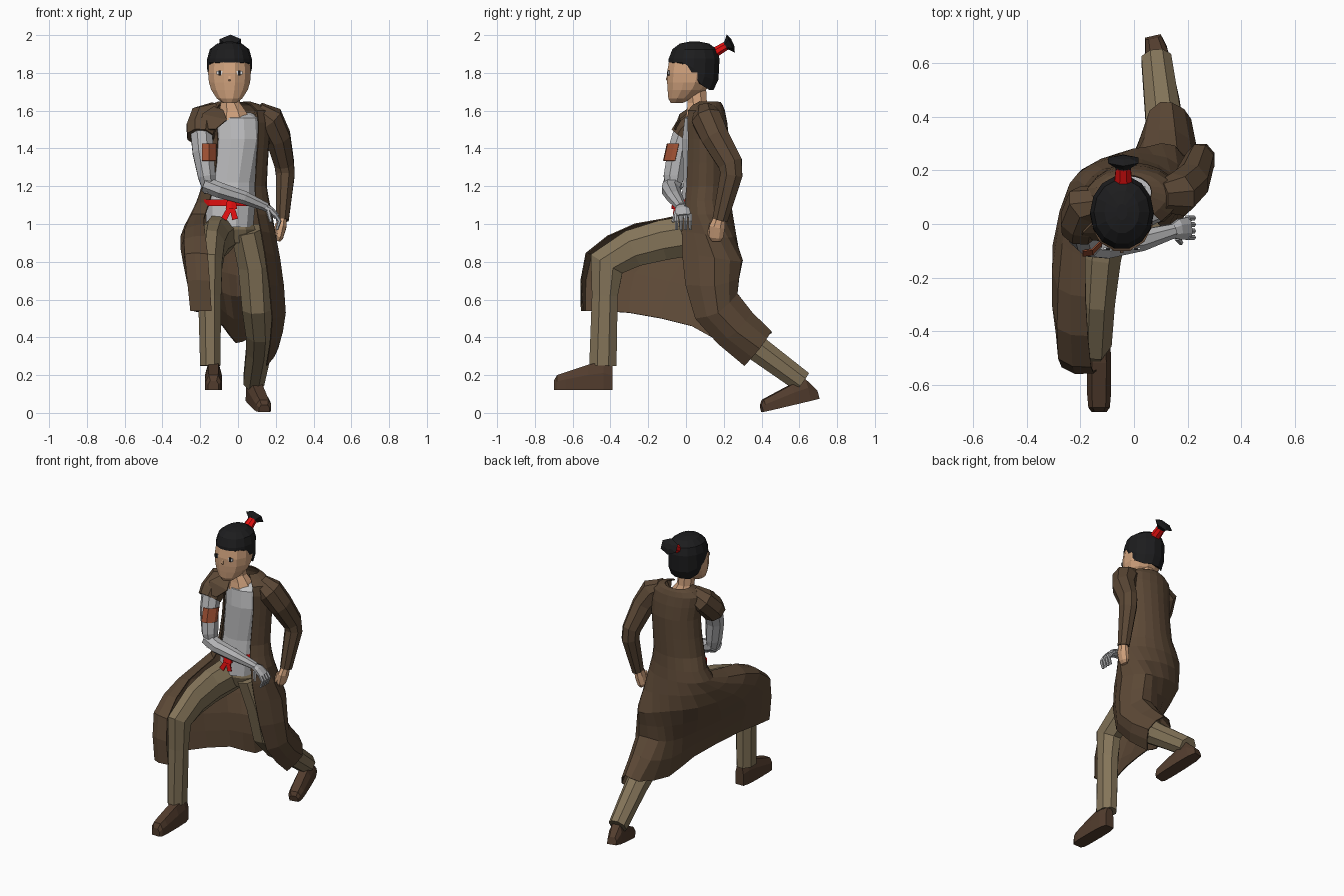
import bpy, bmesh, math
from mathutils import Vector, Matrix


def material(name, r, g, b):
    m = bpy.data.materials.new(name)
    m.diffuse_color = (r, g, b, 1)
    return m


COAT = material("coat brown", .105, .064, .036)
PANTS = material("trouser khaki", .23, .175, .10)
SHIRT = material("shirt grey", .52, .52, .53)
METAL = material("metal grey", .45, .45, .46)
SHOE = material("shoe brown", .085, .046, .027)
SKIN = material("skin", .65, .37, .21)
HAIR = material("hair black", .012, .012, .013)
RED = material("red cloth", .78, .005, .005)
RUST = material("rust patch", .36, .085, .035)
WHITE = material("eye white", .75, .75, .75)


def finish(name, bm, mat):
    bmesh.ops.recalc_face_normals(bm, faces=bm.faces)
    me = bpy.data.meshes.new(name)
    bm.to_mesh(me)
    bm.free()
    me.materials.append(mat)
    ob = bpy.data.objects.new(name, me)
    bpy.context.collection.objects.link(ob)
    return ob


def loft(name, rows, mat, closed=True, caps=True, thick=0):
    """Skin between rows of points."""
    bm = bmesh.new()
    vs = [[bm.verts.new(p) for p in row] for row in rows]
    n = len(rows[0])
    for a, b in zip(vs, vs[1:]):
        for i in range(n if closed else n - 1):
            j = (i + 1) % n
            bm.faces.new((a[i], a[j], b[j], b[i]))
    if closed and caps:
        bm.faces.new(vs[0])
        bm.faces.new(vs[-1])
    ob = finish(name, bm, mat)
    if thick:
        mod = ob.modifiers.new("thickness", 'SOLIDIFY')
        mod.thickness = thick
        mod.offset = 0
    return ob


def tube(name, pts, mat, sides=8, ref=(1, 0, 0), flat=False):
    """Tube through (x, y, z, rx, ry); rings square to the path, or level if flat."""
    ps = [Vector(p[:3]) for p in pts]
    rows = []
    for i, p in enumerate(pts):
        t = (ps[min(i + 1, len(ps) - 1)] - ps[max(i - 1, 0)]).normalized()
        if flat:
            t = Vector((0, 0, 1))
        s = Vector(ref)
        s = (s - t * s.dot(t)).normalized()
        u = t.cross(s)
        ang = [2 * math.pi * (k + .5) / sides for k in range(sides)]
        rows.append([ps[i] + s * p[3] * math.cos(a) + u * p[4] * math.sin(a) for a in ang])
    return loft(name, rows, mat)


def refine(line):
    """Insert a smooth midpoint between each two points."""
    e = [2 * line[0] - line[1]] + line + [2 * line[-1] - line[-2]]
    out = []
    for i in range(1, len(e) - 2):
        out += [e[i], (9 * (e[i] + e[i + 1]) - e[i - 1] - e[i + 2]) / 16]
    return out + [line[-1]]


def box(name, c, size, mat):
    bm = bmesh.new()
    bmesh.ops.create_cube(bm, size=1, matrix=Matrix.Translation(c) @ Matrix.Diagonal((*size, 1)))
    return finish(name, bm, mat)


# Head, neck and face
HX = -.045
tube("neck", [(-.025, .065, 1.55, .10, .075), (-.03, .065, 1.6, .075, .065), (-.04, .06, 1.64, .055, .055),
              (HX, .05, 1.73, .052, .06)], SKIN, flat=True)
tube("head", [(HX, -.05, 1.64, .035, .032), (HX, -.028, 1.665, .07, .068), (HX, .004, 1.71, .10, .105),
              (HX, .018, 1.75, .113, .122), (HX, .025, 1.8, .117, .13), (HX, .03, 1.86, .112, .124),
              (HX, .04, 1.91, .08, .09)], SKIN, 12, flat=True)
tube("nose", [(HX, -.092, 1.795, .004, .006), (HX, -.099, 1.765, .009, .012), (HX, -.095, 1.757, .006, .008)],
     SKIN, 4, flat=True)
for s in (-1, 1):
    box("eye_white", (HX + s * .052, -.091, 1.80), (.034, .008, .018), WHITE)
    box("pupil", (HX + s * .052, -.093, 1.80), (.015, .009, .026), HAIR)

# Hair cap: high at the forehead, low at the nape
rows = []
for drop, z, rx, ry, cy in ((.14, 1.85, .113, .119, .03), (.09, 1.855, .119, .135, .04),
                            (0, 1.875, .118, .138, .043), (0, 1.925, .104, .12, .045),
                            (0, 1.955, .065, .08, .045), (0, 1.965, .02, .03, .045)):
    row = []
    for k in range(14):
        a = 2 * math.pi * k / 14
        f = min(1, max(0, (math.sin(a) + .3) / .9))
        row.append((HX + rx * math.cos(a), cy + ry * math.sin(a), z - drop * f))
    rows.append(row)
loft("hair", rows, HAIR)
tube("hair_tie", [(-.04, .13, 1.895, .038, .03), (-.04, .21, 1.942, .03, .025)], RED)
tube("ponytail", [(-.04, .195, 1.934, .025, .02), (-.04, .215, 1.945, .035, .025),
                  (-.04, .237, 1.955, .066, .052), (-.04, .248, 1.96, .03, .02)], HAIR, 6)

# Shirt and sash
tube("shirt", [(-.045, .085, .985, .13, .128), (-.04, .085, 1.1, .135, .118), (-.03, .09, 1.22, .125, .108),
               (0, .085, 1.45, .137, .108), (-.005, .085, 1.56, .135, .095), (-.02, .095, 1.59, .09, .06)],
     SHIRT, 12, flat=True)
tube("sash", [(-.05, .085, 1.095, .142, .135), (-.05, .085, 1.13, .142, .135)], RED, 12, flat=True)
tube("sash_knot", [(-.035, -.055, 1.135, .025, .015), (-.035, -.06, 1.08, .035, .018)], RED, 6, flat=True)
for dx in (-.045, .015):
    tube("sash_tail", [(-.035, -.06, 1.1, .018, .006), (-.03 + dx, -.068, 1.025, .022, .005)], RED, 4)

# Trousers
tube("pelvis", [(-.045, .085, 1.02, .125, .11), (-.04, .09, .97, .14, .125), (-.01, .1, .9, .09, .10)],
     PANTS, 10, flat=True)
tube("front_trouser_leg", [(-.09, .09, .95, .10, .115), (-.125, -.12, .915, .083, .115),
                           (-.138, -.28, .872, .073, .108), (-.147, -.42, .79, .069, .105),
                           (-.15, -.43, .62, .066, .074), (-.147, -.44, .25, .058, .078)], PANTS)
tube("back_trouser_leg", [(.05, .09, .97, .095, .125), (.09, .13, .78, .097, .125), (.105, .16, .56, .09, .105),
                          (.115, .26, .43, .08, .085), (.11, .385, .335, .072, .073),
                          (.083, .615, .165, .06, .063)], PANTS)


# Shoes: hexagonal sections from heel to toe
def shoe(name, loc, pitch, yaw, zs):
    m = (Matrix.Translation(loc) @ Matrix.Rotation(math.radians(yaw), 4, 'Z')
         @ Matrix.Rotation(math.radians(pitch), 4, 'X'))
    rows = []
    for d, w, h in ((0, .03, .06 if pitch else .13), (.05, .042, .152), (.13, .045, .135), (.25, .044, .095),
                    (.295, .04, .08), (.312, .028, .05)):
        h *= zs
        rows.append([m @ Vector((x * w, -d, z * h)) for x, z in
                     ((-1, 0), (1, 0), (1, .6), (.6, 1), (-.6, 1), (-1, .6))])
    loft(name, rows, SHOE)


shoe("front_shoe", (-.13, -.388, .12), 0, 0, 1)
shoe("back_shoe", (.07, .70, .075), 13, 13, .78)


# Long coat: open arcs for the body, draped rows for the skirt, then refined both ways
def arc(cx, cy, z, rx, ry):
    angs = [math.radians(-50 + 35 * k) for k in range(9)]
    return [(cx - rx * math.cos(a), cy + ry * math.sin(a), z) for a in angs]


body = [arc(-.02, .118, 1.645, .085, .062), arc(-.01, .095, 1.6, .17, .108), arc(0, .105, 1.45, .165, .12),
        arc(-.02, .1, 1.2, .17, .125), arc(-.035, .1, 1.05, .215, .145)]
skirt_hip = [(-.18, -.27, 1.0), (-.28, -.24, .97), (-.30, -.08, .9), (-.21, .17, .88), (-.06, .26, .85),
             (.05, .285, .82), (.15, .29, .8), (.22, .15, .82), (.14, -.02, .85)]
skirt_knee = [(-.16, -.53, .84), (-.28, -.50, .84), (-.265, -.27, .74), (-.13, .08, .66), (-.04, .19, .62),
              (.03, .25, .62), (.16, .27, .63), (.25, .17, .53), (.18, .05, .5)]
skirt_hem = [(-.14, -.545, .54), (-.25, -.535, .54), (-.19, -.3, .53), (-.08, .03, .46), (-.01, .2, .37),
             (.06, .42, .40), (.14, .45, .43), (.21, .39, .34), (.15, .31, .25)]
coat = [refine([Vector(p) for p in row]) for row in body + [skirt_hip, skirt_knee, skirt_hem]]
coat = list(zip(*[refine(list(col)) for col in zip(*coat)]))
loft("long_coat", coat, COAT, closed=False, thick=.006)
loft("coat_lapel", [[(-.13, .03, 1.62), (-.19, -.03, 1.58), (-.20, -.05, 1.5)],
                    [(-.08, .03, 1.6), (-.06, -.03, 1.55), (-.12, -.06, 1.5)]], COAT, closed=False, thick=.01)

# Long sleeve and bare hand
tube("long_sleeve", [(.10, .10, 1.60, .05, .06), (.165, .11, 1.555, .08, .085), (.213, .155, 1.46, .07, .08),
                     (.245, .235, 1.32, .056, .07), (.25, .24, 1.26, .054, .064), (.235, .18, 1.02, .036, .044)],
     COAT)
tube("hand", [(.235, .18, 1.04, .026, .032), (.228, .165, .985, .03, .045), (.215, .16, .93, .026, .04),
              (.21, .16, .91, .015, .025)], SKIN)
tube("thumb", [(.21, .14, 1.0, .014, .016), (.195, .125, .94, .012, .013)], SKIN, 6)

# Short torn sleeve over the metal arm
tube("short_sleeve", [(-.11, .09, 1.60, .05, .06), (-.175, .07, 1.56, .085, .08), (-.197, .01, 1.5, .082, .08),
                      (-.20, -.02, 1.46, .074, .075)], COAT)
tube("metal_upper_arm", [(-.195, -.005, 1.5, .062, .062), (-.185, -.045, 1.38, .06, .058),
                         (-.165, -.065, 1.25, .05, .058), (-.15, -.07, 1.165, .032, .038)], METAL)
tube("metal_forearm", [(-.175, -.07, 1.21, .055, .045), (-.10, -.08, 1.18, .052, .045),
                       (.03, -.06, 1.14, .043, .038), (.15, -.025, 1.09, .028, .024)], METAL, ref=(0, 1, 0))
loft("rust_patch", [[(-.18 + .063 * math.cos(math.radians(a)), y + .063 * math.sin(math.radians(a)), z)
                     for a in (-100, -67, -22, 0)] for y, z in ((-.037, 1.425), (-.057, 1.335))],
     RUST, closed=False, thick=.005)

# Metal hand with curled fingers
tube("metal_palm", [(.13, -.03, 1.095, .022, .022), (.17, -.02, 1.075, .042, .02), (.205, -.015, 1.04, .045, .018)],
     METAL, ref=(0, 1, 0))
for k in range(4):
    y = -.05 + .024 * k
    tube("metal_finger", [(.198, y, 1.05, .012, .012), (.22, y, 1.015, .011, .011), (.205, y, .97, .008, .008)],
         METAL, 6, ref=(0, 1, 0))
tube("metal_thumb", [(.16, -.05, 1.07, .013, .013), (.175, -.07, 1.01, .009, .009)], METAL, 6, ref=(0, 1, 0))
